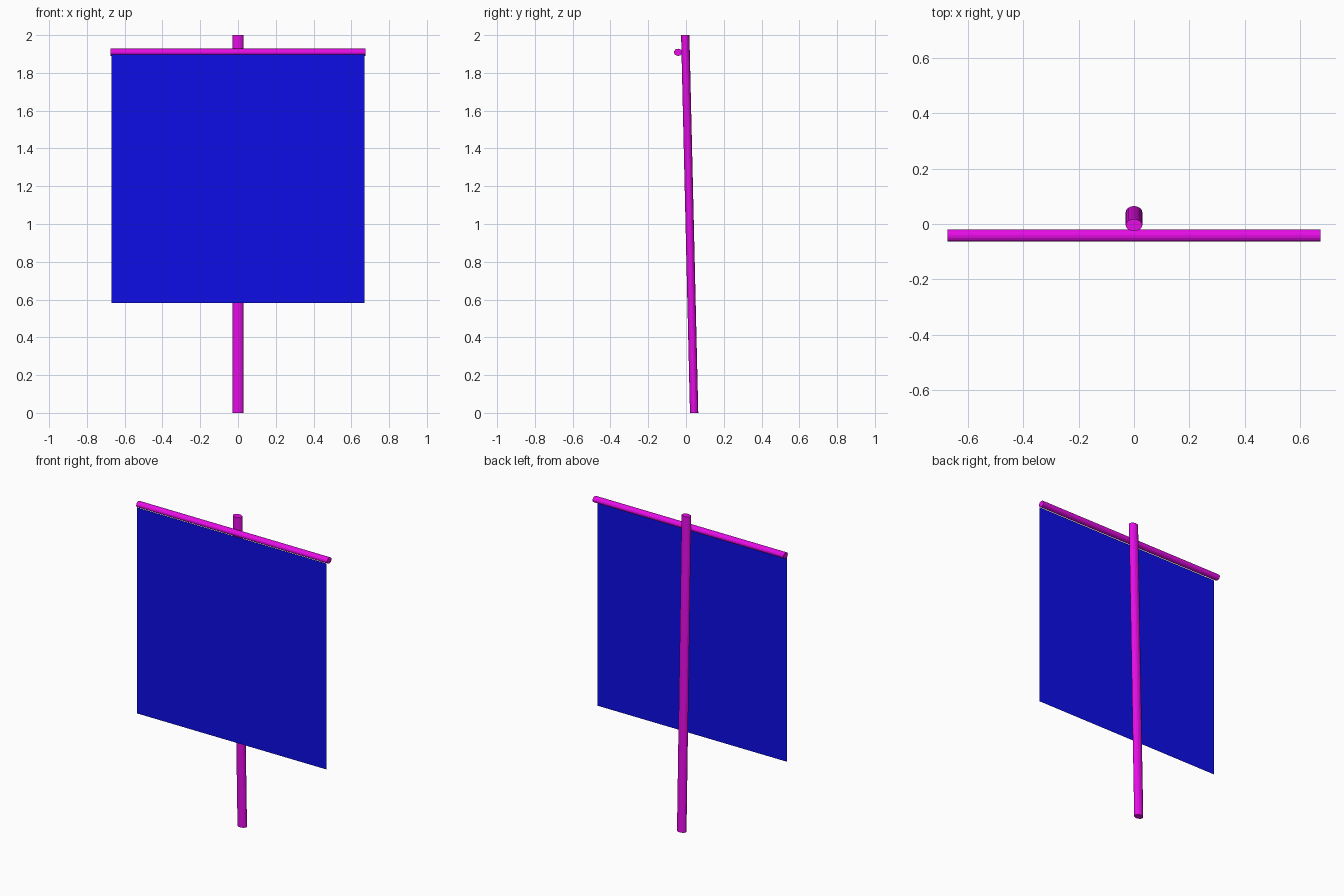
import bpy
from mathutils import Vector

cube = bpy.data.objects.get("Cube")
if cube:
    bpy.data.objects.remove(cube, do_unlink=True)


def material(name, color):
    mat = bpy.data.materials.new(name)
    mat.use_nodes = True
    mat.diffuse_color = color
    bsdf = next(n for n in mat.node_tree.nodes if n.type == 'BSDF_PRINCIPLED')
    bsdf.inputs["Base Color"].default_value = color
    return mat


magenta = material("magenta", (0.8, 0.004, 0.8, 1))
blue = material("blue", (0.004, 0.004, 0.8, 1))


def rod(name, start, end, radius_x, radius_y):
    """Oval rod between two points."""
    start, end = Vector(start), Vector(end)
    axis = end - start
    bpy.ops.mesh.primitive_cylinder_add(vertices=16, radius=1, depth=axis.length,
                                        location=(start + end) / 2)
    obj = bpy.context.object
    obj.name = name
    obj.scale = (radius_x, radius_y, 1)
    obj.rotation_euler = Vector((0, 0, 1)).rotation_difference(axis).to_euler()
    obj.data.materials.append(magenta)
    return obj


# Leaning pole and the crossbar in front of it
rod("pole", (0, 0.043, 0), (0, -0.004, 2), 0.03, 0.022)
rod("crossbar", (-0.675, -0.042, 1.909), (0.675, -0.042, 1.909), 0.019, 0.022)

# Flat cloth hanging from the front of the crossbar
bpy.ops.mesh.primitive_plane_add(size=1, location=(0, -0.064, 1.239),
                                 rotation=(1.5708, 0, 0))
cloth = bpy.context.object
cloth.name = "banner_cloth"
cloth.scale = (1.338, 1.316, 1)
cloth.data.materials.append(blue)
